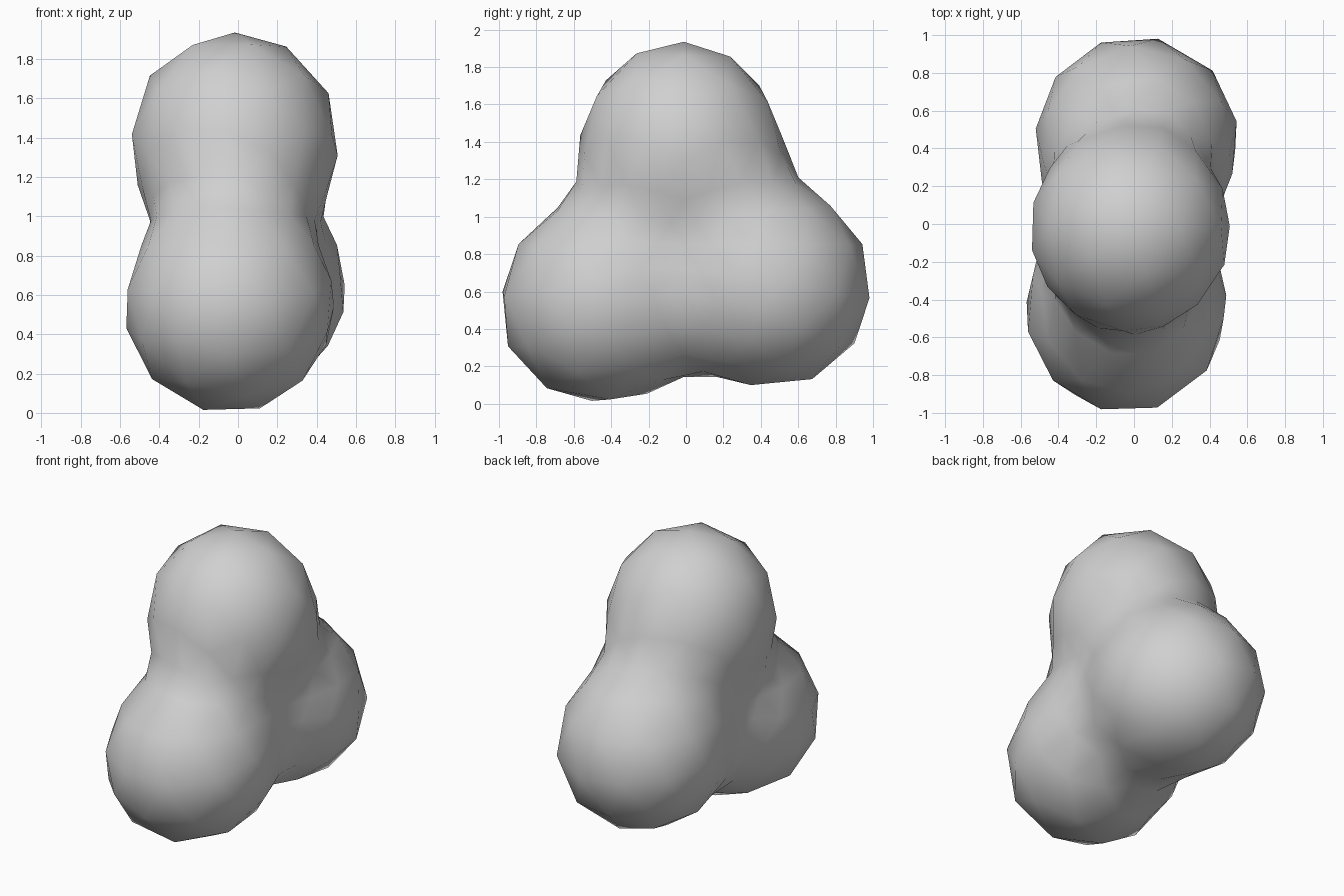
import bpy, bmesh, math
from mathutils import Vector

cube = bpy.data.objects.get("Cube")
if cube:
    bpy.data.objects.remove(cube, do_unlink=True)

# Plain grey material
grey = bpy.data.materials.new("plain grey")
grey.use_nodes = True
colour = (0.63, 0.63, 0.63, 1)
grey.diffuse_color = colour
grey.node_tree.nodes["Principled BSDF"].inputs["Base Color"].default_value = colour

# Three round lobes: centre and radius
lobes = [
    (Vector((-0.02, -0.03, 1.41)), 0.525),   # top
    (Vector((-0.045, -0.47, 0.53)), 0.53),   # front
    (Vector((0.015, 0.465, 0.62)), 0.53),    # back
]
BLEND = 6.8
middle = sum((c for c, r in lobes), Vector()) / 3


def inside(p):
    return sum(math.exp(-BLEND * ((p - c).length - r)) for c, r in lobes) > 1


def surface_point(direction):
    """Bisect outwards from the middle to the blended surface."""
    low, high = 0.0, 2.0
    for _ in range(30):
        mid = (low + high) / 2
        if inside(middle + direction * mid):
            low = mid
        else:
            high = mid
    return middle + direction * low


# Coarse ball pushed out to the blended lobes
bm = bmesh.new()
bmesh.ops.create_icosphere(bm, subdivisions=3, radius=1)
for v in bm.verts:
    v.co = surface_point(v.co.normalized())
for f in bm.faces:
    f.smooth = True

mesh = bpy.data.meshes.new("three_lobed_blob")
bm.to_mesh(mesh)
bm.free()
mesh.materials.append(grey)
blob = bpy.data.objects.new("three_lobed_blob", mesh)
bpy.context.collection.objects.link(blob)
